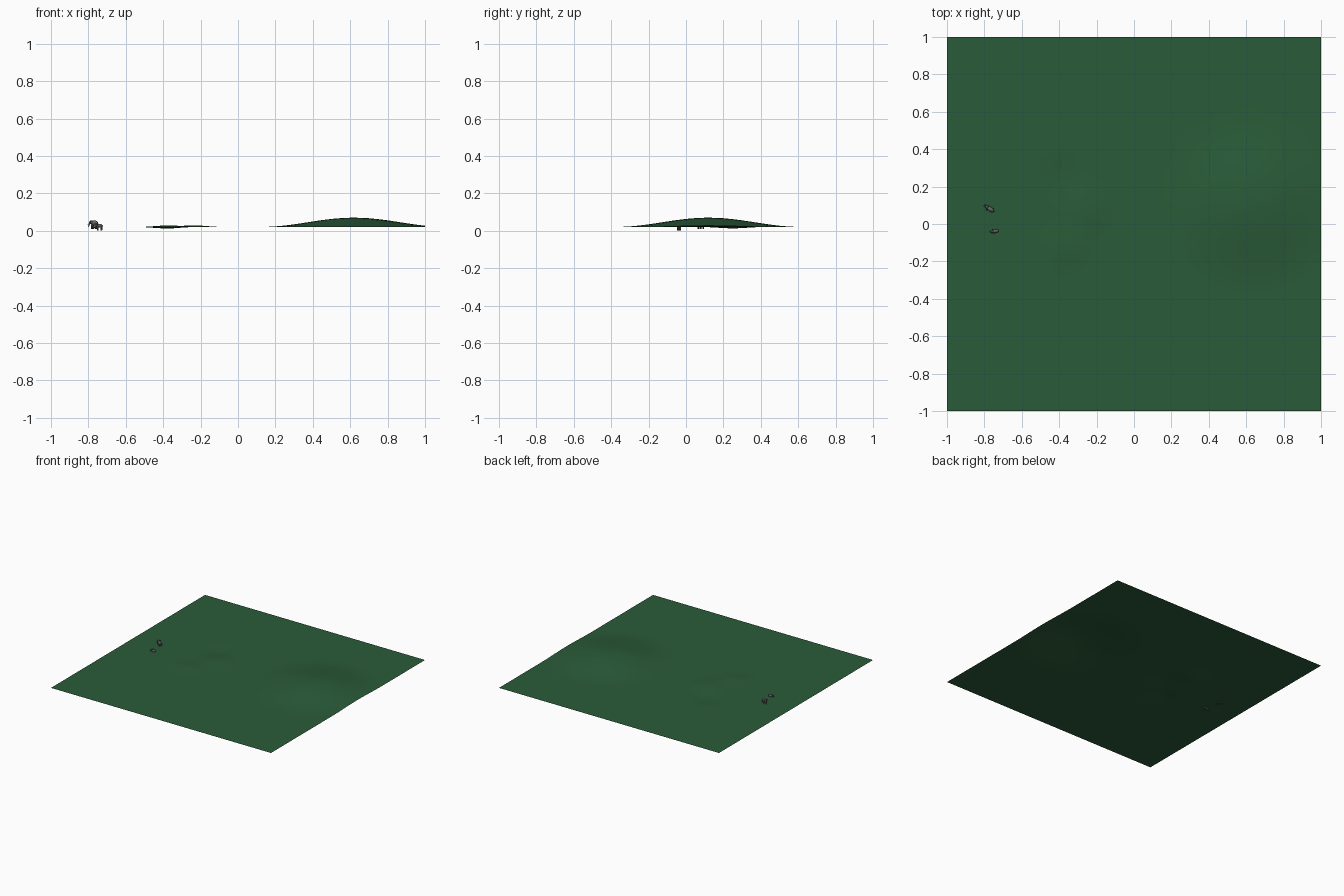
import bpy, bmesh, math
from mathutils import Vector, Matrix

if "Cube" in bpy.data.objects:
    bpy.data.objects.remove(bpy.data.objects["Cube"])

def material(name, col):
    m = bpy.data.materials.new(name)
    m.diffuse_color = (*col, 1)
    m.use_nodes = True
    m.node_tree.nodes["Principled BSDF"].inputs["Base Color"].default_value = m.diffuse_color
    return m

green = material("grass", (0.023, 0.105, 0.040))
grey = material("hide", (0.13, 0.13, 0.13))
ivory = material("ivory", (0.6, 0.57, 0.5))

# Bumps on the terrain: centre x, y, radius x, y, height
BUMPS = [(0.62, 0.12, 0.50, 0.50, 0.05),
         (-0.37, -0.12, 0.16, 0.16, 0.009),
         (-0.24, 0.08, 0.16, 0.18, 0.009),
         (-0.38, 0.25, 0.15, 0.16, -0.008)]

def ground_height(x, y):
    z = 0.02
    for cx, cy, rx, ry, h in BUMPS:
        d = math.hypot((x - cx) / rx, (y - cy) / ry)
        if d < 1:
            z += h * (0.5 + 0.5 * math.cos(math.pi * d))
    return z

# Terrain sheet
bpy.ops.mesh.primitive_grid_add(x_subdivisions=40, y_subdivisions=40, size=2)
terrain = bpy.context.object
terrain.name = "terrain"
for v in terrain.data.vertices:
    v.co.z = ground_height(v.co.x, v.co.y)
terrain.data.materials.append(green)
bpy.ops.object.shade_smooth()

def ellipsoid(bm, loc, size, pitch=0, yaw=0):
    m = (Matrix.Translation(loc) @ Matrix.Rotation(yaw, 4, 'Z')
         @ Matrix.Rotation(pitch, 4, 'Y') @ Matrix.Diagonal((*size, 1)))
    bmesh.ops.create_uvsphere(bm, u_segments=12, v_segments=8, radius=1, matrix=m)

def tube(bm, pts, radii, sides=8):
    for a, b, ra, rb in zip(pts, pts[1:], radii, radii[1:]):
        a, b = Vector(a), Vector(b)
        rot = (b - a).to_track_quat('Z', 'Y').to_matrix().to_4x4()
        bmesh.ops.create_cone(bm, cap_ends=True, segments=sides, radius1=ra, radius2=rb,
                              depth=(b - a).length, matrix=Matrix.Translation((a + b) / 2) @ rot)

def finish(bm, name, mat, place):
    bm.transform(place)
    me = bpy.data.meshes.new(name)
    bm.to_mesh(me)
    bm.free()
    ob = bpy.data.objects.new(name, me)
    bpy.context.collection.objects.link(ob)
    me.materials.append(mat)
    for p in me.polygons:
        p.use_smooth = True

# Elephant facing +x, one unit tall at the shoulder, then scaled and placed
def elephant(name, x, y, z, scale, heading):
    place = (Matrix.Translation((x, y, z)) @ Matrix.Rotation(heading, 4, 'Z')
             @ Matrix.Scale(scale, 4))
    bm = bmesh.new()
    ellipsoid(bm, (-0.05, 0, 0.70), (0.44, 0.25, 0.28))
    ellipsoid(bm, (0.44, 0, 0.80), (0.18, 0.16, 0.20))
    tube(bm, [(0.56, 0, 0.76), (0.66, 0, 0.55), (0.70, 0, 0.36), (0.78, 0, 0.27)],
         [0.09, 0.07, 0.05, 0.035])
    tube(bm, [(-0.46, 0, 0.78), (-0.54, 0, 0.60), (-0.55, 0, 0.40)], [0.03, 0.02, 0.02], 6)
    for s in (-1, 1):
        ellipsoid(bm, (0.34, s * 0.24, 0.78), (0.03, 0.17, 0.20), yaw=s * 0.5)
        for lx in (-0.32, 0.22):
            tube(bm, [(lx, s * 0.14, 0.65), (lx, s * 0.14, 0.0)], [0.11, 0.085])
    finish(bm, name, grey, place)
    bm = bmesh.new()
    for s in (-1, 1):
        tube(bm, [(0.52, s * 0.1, 0.66), (0.66, s * 0.13, 0.54), (0.78, s * 0.12, 0.56)],
             [0.03, 0.022, 0.008], 6)
    finish(bm, name + "_tusks", ivory, place)

elephant("large_elephant", -0.769, 0.080, 0.008, 0.048, math.radians(148))
elephant("small_elephant", -0.742, -0.038, 0.0, 0.038, math.radians(190))
